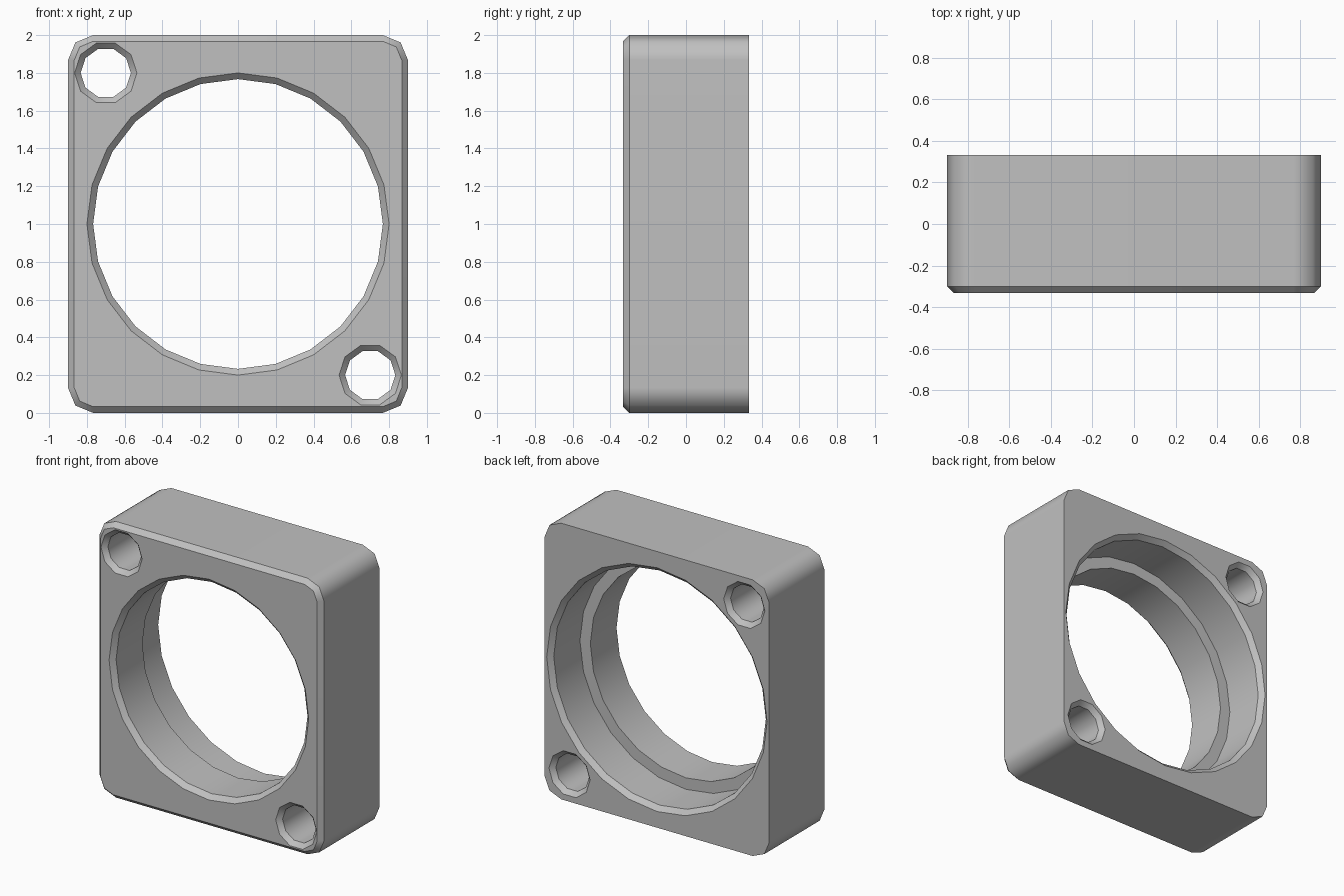
import bpy, bmesh
from math import cos, sin, pi, radians

cube = bpy.data.objects.get("Cube")
if cube:
    bpy.data.objects.remove(cube, do_unlink=True)

HALF_W, HALF_H, HALF_D = 0.9, 1.0, 0.333
CHAMFER, CORNER = 0.033, 0.133


def circle(cx, cz, radius, sides):
    return [(cx + radius * cos(2 * pi * i / sides),
             cz + radius * sin(2 * pi * i / sides)) for i in range(sides)]


def rounded_rect(inset):
    """Rectangle outline with two-segment rounded corners."""
    points = []
    corners = [(1, 1, 0), (-1, 1, 90), (-1, -1, 180), (1, -1, 270)]
    for sx, sz, start in corners:
        for step in range(3):
            a = radians(start + 45 * step)
            points.append((sx * (HALF_W - CORNER) + (CORNER - inset) * cos(a),
                           HALF_H + sz * (HALF_H - CORNER) + (CORNER - inset) * sin(a)))
    return points


def wall(bm, sections):
    """Stitch (y, outline) sections into a wall of quads."""
    loops = [[bm.verts.new((x, y, z)) for x, z in outline] for y, outline in sections]
    for a, b in zip(loops, loops[1:]):
        for i in range(len(a)):
            j = (i + 1) % len(a)
            bm.faces.new((a[i], a[j], b[j], b[i]))


bm = bmesh.new()
front, back = -HALF_D, HALF_D

# Outer shell, chamfered at the front only
wall(bm, [(front, rounded_rect(CHAMFER)),
          (front + CHAMFER, rounded_rect(0)),
          (back, rounded_rect(0))])

# Main bore, stepped wider in the back half
bore = [(front, 0.8), (front + CHAMFER, 0.767), (0, 0.767),
        (0, 0.85), (back - CHAMFER, 0.85), (back, 0.883)]
wall(bm, [(y, circle(0, HALF_H, r, 24)) for y, r in bore])

# Two diagonal bolt holes, chamfered at both ends
bolt_hole = [(front, 0.165), (front + CHAMFER, 0.133),
             (back - CHAMFER, 0.133), (back, 0.165)]
for cx, cz in ((-0.7, 1.8), (0.7, 0.2)):
    wall(bm, [(y, circle(cx, cz, r, 10)) for y, r in bolt_hole])

# Flat front and back faces around the openings
for y in (front, back):
    rim = [e for e in bm.edges if e.is_boundary
           and all(abs(v.co.y - y) < 1e-4 for v in e.verts)]
    bmesh.ops.triangle_fill(bm, edges=rim, use_beauty=True, normal=(0, y / HALF_D, 0))

bmesh.ops.recalc_face_normals(bm, faces=bm.faces[:])

# Smooth around each wall, sharp along every rim
for face in bm.faces:
    face.smooth = True
for edge in bm.edges:
    edge.smooth = abs(edge.verts[0].co.y - edge.verts[1].co.y) > 1e-4

mesh = bpy.data.meshes.new("bearing_housing")
bm.to_mesh(mesh)
bm.free()
housing = bpy.data.objects.new("bearing_housing", mesh)
bpy.context.collection.objects.link(housing)
normals = housing.modifiers.new("weighted_normals", 'WEIGHTED_NORMAL')
normals.keep_sharp = True

# Plain grey
grey = bpy.data.materials.new("grey")
grey.use_nodes = True
colour = (0.53, 0.53, 0.53, 1)
grey.diffuse_color = colour
for node in grey.node_tree.nodes:
    if node.type == 'BSDF_PRINCIPLED':
        node.inputs["Base Color"].default_value = colour
mesh.materials.append(grey)
